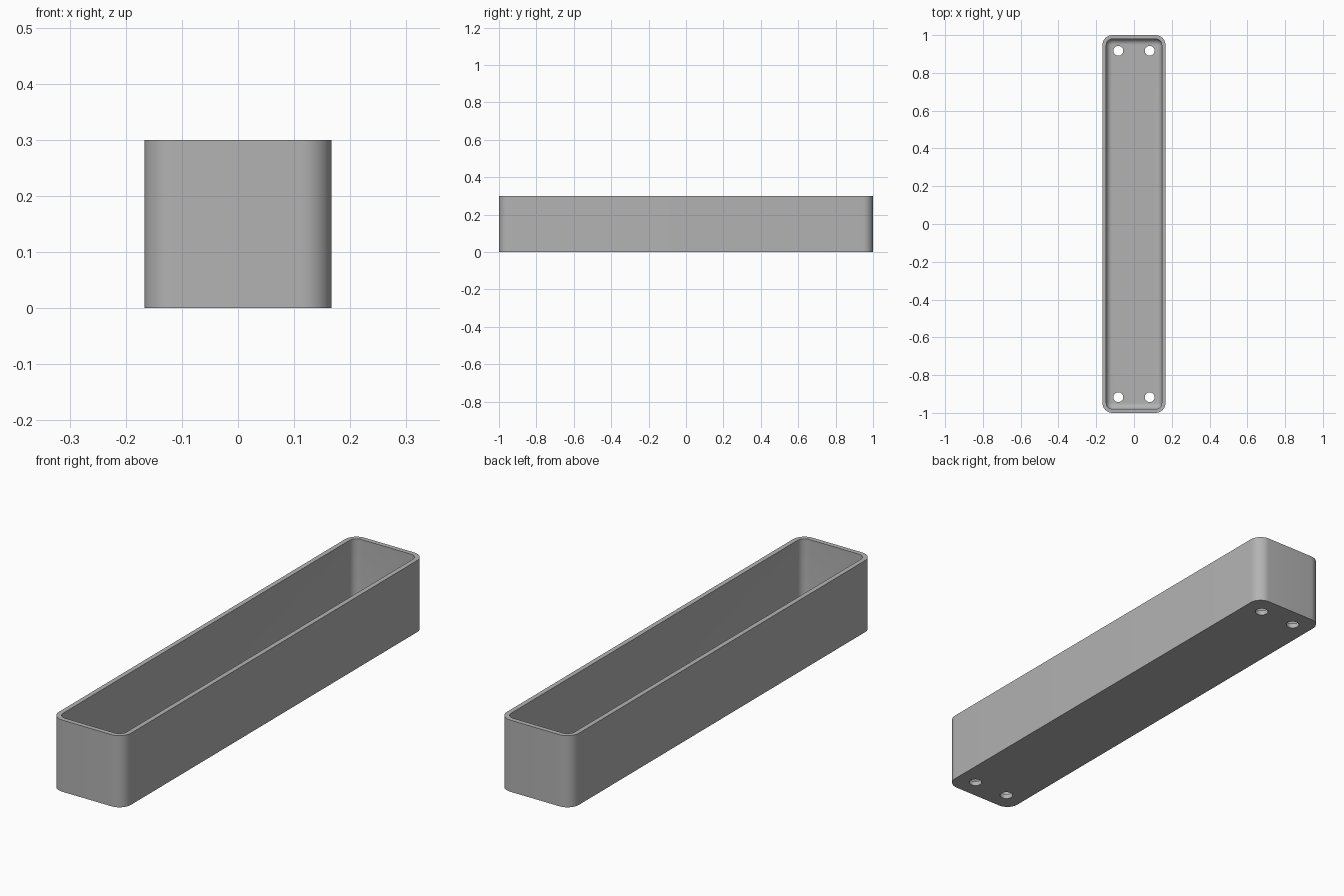
import bpy, bmesh, math
from mathutils import Vector

HALF_X, HALF_Y, HEIGHT = 0.167, 1.0, 0.3
CORNER, WALL, FLOOR, FILLET = 0.053, 0.02, 0.02, 0.03
HOLE_X, HOLE_Y, HOLE_R = 0.083, 0.917, 0.026
STEPS = 10

cube = bpy.data.objects.get("Cube")
if cube:
    bpy.data.objects.remove(cube)

grey = bpy.data.materials.new("plain grey")
grey.use_nodes = True
colour = (0.45, 0.45, 0.45, 1)
grey.diffuse_color = colour
grey.node_tree.nodes["Principled BSDF"].inputs["Base Color"].default_value = colour


def ring(bm, inset, z):
    """Rounded rectangle of vertices, inset from the outer wall."""
    radius = max(CORNER - inset, 0.003)
    cx, cy = HALF_X - inset - radius, HALF_Y - inset - radius
    verts = []
    for i, (sx, sy) in enumerate([(1, 1), (-1, 1), (-1, -1), (1, -1)]):
        for k in range(STEPS + 1):
            a = (i + k / STEPS) * math.pi / 2
            verts.append(bm.verts.new((sx * cx + radius * math.cos(a),
                                       sy * cy + radius * math.sin(a), z)))
    return verts


# Tray: outer wall, rim, inner wall, rounded transition to the floor
bm = bmesh.new()
profile = [(0, 0), (0, HEIGHT), (WALL, HEIGHT)]
for k in range(9):
    a = k / 8 * math.pi / 2
    profile.append((WALL + FILLET * (1 - math.cos(a)),
                    FLOOR + FILLET * (1 - math.sin(a))))
rings = [ring(bm, inset, z) for inset, z in profile]
for low, high in zip(rings, rings[1:]):
    for i in range(len(low)):
        j = (i + 1) % len(low)
        bm.faces.new((low[i], low[j], high[j], high[i]))
bm.faces.new(rings[0][::-1])
bm.faces.new(rings[-1])
bmesh.ops.recalc_face_normals(bm, faces=bm.faces)
mesh = bpy.data.meshes.new("tray")
bm.to_mesh(mesh)
bm.free()
tray = bpy.data.objects.new("tray", mesh)
bpy.context.collection.objects.link(tray)
mesh.materials.append(grey)

# Drain holes near the four corners of the floor
for sx in (-1, 1):
    for sy in (-1, 1):
        bpy.ops.mesh.primitive_cylinder_add(
            vertices=32, radius=HOLE_R, depth=0.2,
            location=(sx * HOLE_X, sy * HOLE_Y, 0))
        cutter = bpy.context.object
        cutter.name = "hole_cutter"
        cutter.data.materials.append(grey)
        cut = tray.modifiers.new("drain hole", "BOOLEAN")
        cut.object = cutter
        cut.solver = "EXACT"
        bpy.context.view_layer.objects.active = tray
        bpy.ops.object.modifier_apply(modifier=cut.name)
        bpy.data.objects.remove(cutter)

# Smooth curves, crisp rim and hole edges
bpy.ops.object.select_all(action="DESELECT")
tray.select_set(True)
bpy.context.view_layer.objects.active = tray
bpy.ops.object.shade_smooth_by_angle(angle=math.radians(35))
